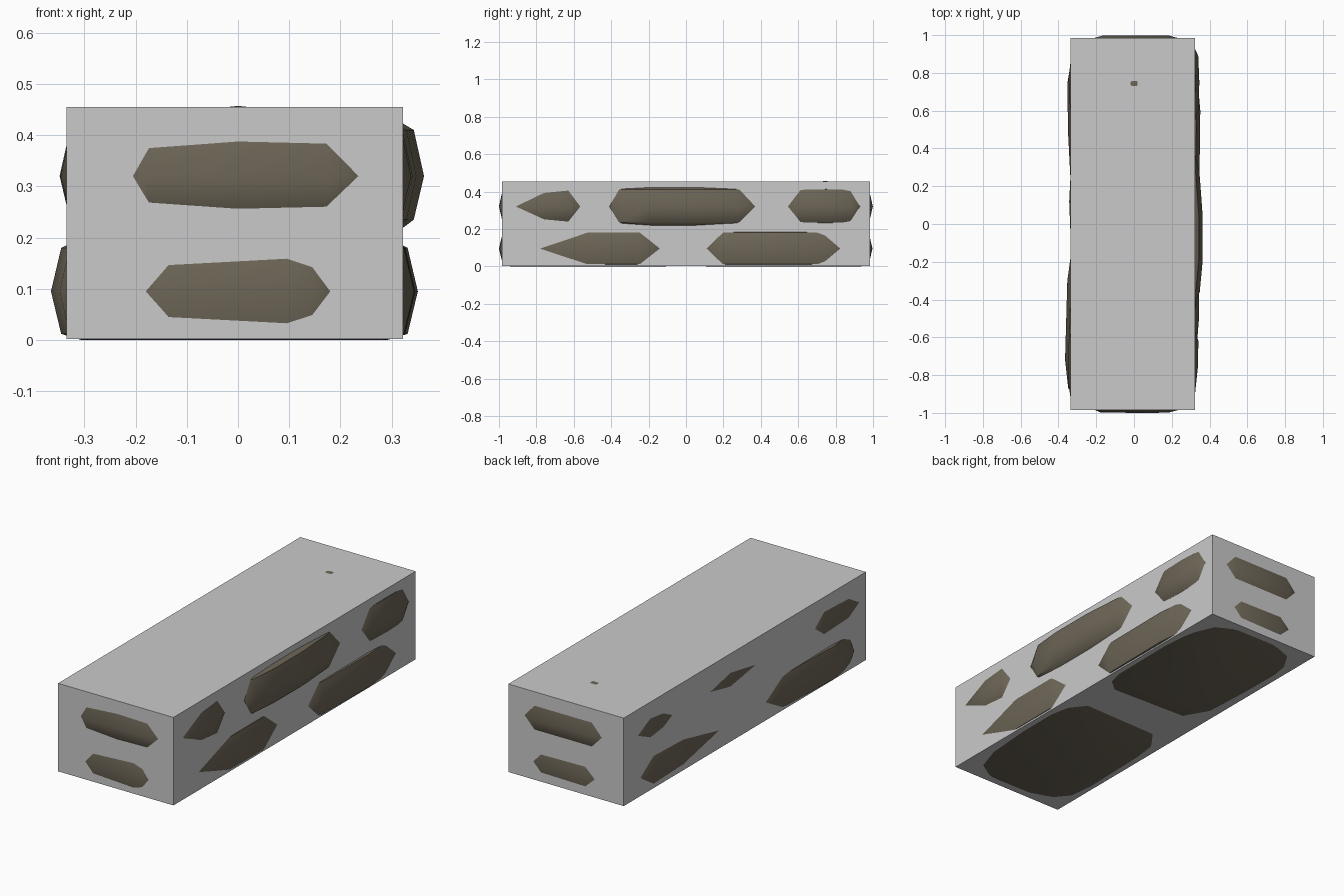
import bpy, bmesh, math


def material(name, rgb):
    m = bpy.data.materials.new(name)
    m.diffuse_color = (*rgb, 1)
    return m


MORTAR = material("light_grey_mortar", (0.59, 0.59, 0.59))
STONE = material("brown_stone", (0.155, 0.133, 0.096))


def finish(bm, name, mat):
    bmesh.ops.recalc_face_normals(bm, faces=bm.faces)
    me = bpy.data.meshes.new(name)
    bm.to_mesh(me)
    bm.free()
    ob = bpy.data.objects.new(name, me)
    me.materials.append(mat)
    bpy.context.collection.objects.link(ob)
    return ob


def stone(name, outline, layers, apex):
    """Stack shrunken copies of the widest outline; layers = (height, inset)."""
    xs, ys = [p[0] for p in outline], [p[1] for p in outline]
    cx, cy = (min(xs) + max(xs)) / 2, (min(ys) + max(ys)) / 2
    hx, hy = (max(xs) - min(xs)) / 2, (max(ys) - min(ys)) / 2
    bm = bmesh.new()
    rings = []
    for z, d in layers:
        sx, sy = 1 - d / hx, 1 - d / hy
        rings.append([bm.verts.new((cx + (x - cx) * sx, cy + (y - cy) * sy, z))
                      for x, y in outline])
    n = len(outline)
    for a, b in zip(rings, rings[1:]):
        for i in range(n):
            j = (i + 1) % n
            bm.faces.new((a[i], a[j], b[j], b[i]))
    bm.faces.new(rings[0])
    tip = bm.verts.new((0, cy, apex))
    for i in range(n):
        bm.faces.new((rings[-1][i], rings[-1][(i + 1) % n], tip))
    ob = finish(bm, name, STONE)
    bpy.context.view_layer.objects.active = ob
    ob.select_set(True)
    bpy.ops.object.shade_smooth_by_angle(angle=math.radians(40))
    ob.select_set(False)


# mortar core
bm = bmesh.new()
bmesh.ops.create_cube(bm, size=1)
for v in bm.verts:
    v.co.x = 0.322 if v.co.x > 0 else -0.335
    v.co.y *= 1.97
    v.co.z = 0.455 if v.co.z > 0 else 0.002
finish(bm, "mortar_core", MORTAR)

# lower course: two large stones with flat undersides
LOWER = [(0, 0.06), (0.012, 0.02), (0.095, 0), (0.18, 0.02), (0.2, 0.06)]
stone("lower_front_stone", [
    (-0.14, -0.997), (0.1, -1.0), (0.15, -0.996), (0.18, -0.985), (0.27, -0.93),
    (0.322, -0.78), (0.344, -0.5), (0.345, -0.25), (0.322, -0.14), (0.25, -0.05),
    (-0.25, -0.06), (-0.335, -0.17), (-0.353, -0.3), (-0.365, -0.72),
    (-0.348, -0.87), (-0.28, -0.95), (-0.18, -0.985)], LOWER, 0.21)
stone("lower_back_stone", [
    (-0.25, 0.07), (0.25, 0.05), (0.322, 0.11), (0.346, 0.2), (0.351, 0.6),
    (0.338, 0.75), (0.322, 0.825), (0.27, 0.94), (0.18, 0.985), (0.14, 0.996),
    (-0.12, 0.997), (-0.17, 0.985), (-0.27, 0.95), (-0.335, 0.85),
    (-0.352, 0.75), (-0.35, 0.5), (-0.335, 0.21)], LOWER, 0.21)

# upper course: three stones, the back one just breaking the top
UPPER = [(0.205, 0.06), (0.235, 0.02), (0.32, 0), (0.41, 0.02), (0.425, 0.045)]
stone("upper_front_stone", [
    (-0.18, -0.997), (0, -1.0), (0.18, -0.999), (0.235, -0.985), (0.29, -0.95),
    (0.322, -0.91), (0.338, -0.76), (0.341, -0.62), (0.322, -0.565),
    (0.27, -0.49), (-0.27, -0.49), (-0.335, -0.57), (-0.348, -0.64),
    (-0.346, -0.85), (-0.335, -0.93), (-0.28, -0.96), (-0.205, -0.985)],
    UPPER, 0.45)
stone("upper_middle_stone", [
    (0.26, -0.46), (0.322, -0.41), (0.348, -0.36), (0.363, -0.2), (0.363, 0.05),
    (0.346, 0.28), (0.322, 0.37), (0.26, 0.44), (-0.26, 0.44), (-0.335, 0.28),
    (-0.343, 0.12), (-0.335, -0.09), (-0.3, -0.38), (-0.24, -0.46)],
    UPPER, 0.45)
stone("upper_back_stone", [
    (0.27, 0.49), (0.322, 0.545), (0.341, 0.6), (0.346, 0.75), (0.34, 0.89),
    (0.322, 0.93), (0.28, 0.965), (0.23, 0.985), (0.18, 0.999), (-0.16, 0.999),
    (-0.21, 0.985), (-0.28, 0.95), (-0.335, 0.87), (-0.346, 0.77),
    (-0.343, 0.66), (-0.335, 0.59), (-0.27, 0.5)], UPPER, 0.457)
